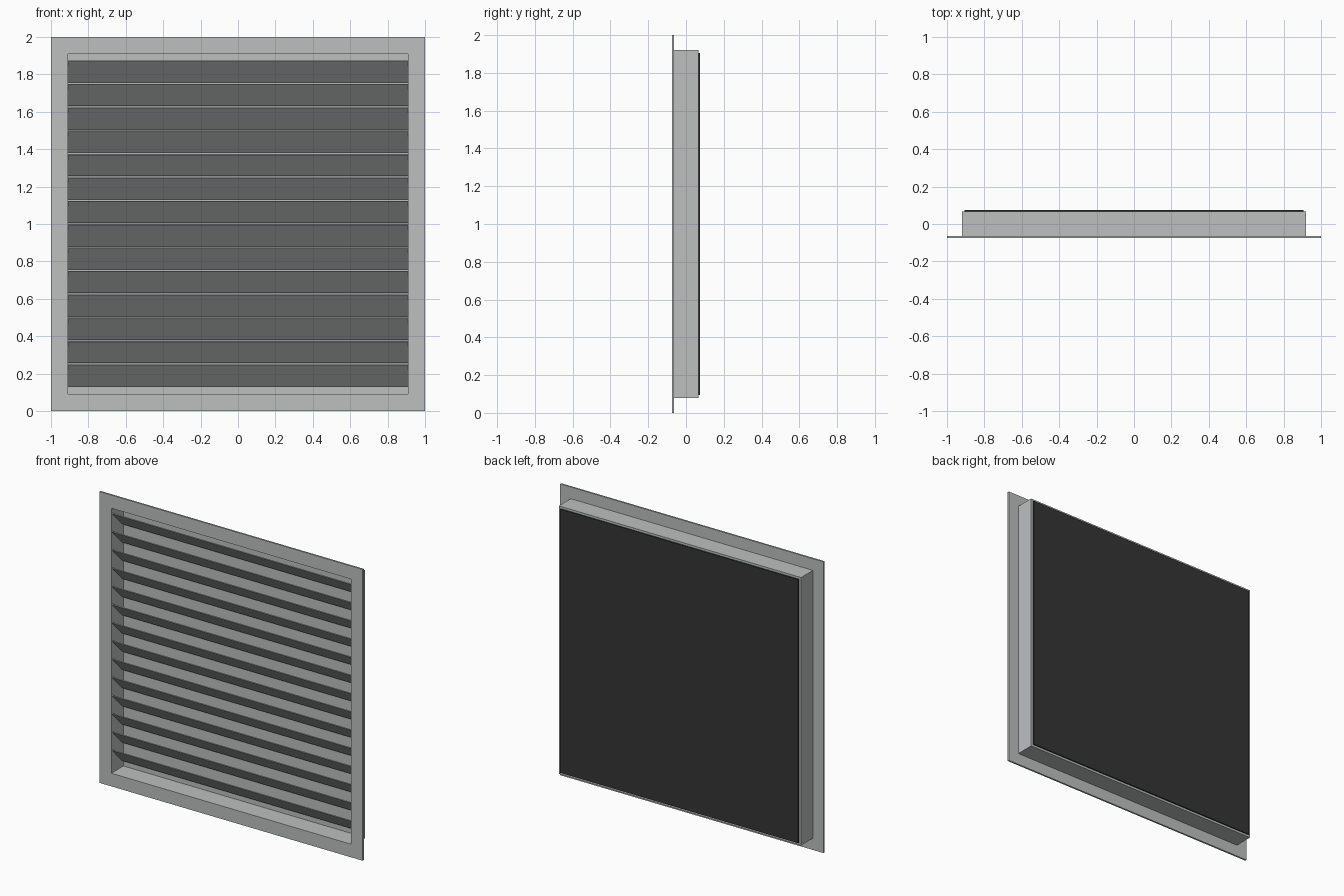
import bpy
import bmesh

cube = bpy.data.objects.get("Cube")
if cube:
    bpy.data.objects.remove(cube, do_unlink=True)


def material(name, rgb):
    mat = bpy.data.materials.new(name)
    mat.use_nodes = True
    color = (*rgb, 1)
    mat.diffuse_color = color
    mat.node_tree.nodes["Principled BSDF"].inputs["Base Color"].default_value = color
    return mat


grey = material("light grey metal", (0.51, 0.53, 0.53))
black = material("black backing", (0.035, 0.035, 0.035))


def finish(name, bm, mat):
    bmesh.ops.recalc_face_normals(bm, faces=bm.faces)
    mesh = bpy.data.meshes.new(name)
    bm.to_mesh(mesh)
    bm.free()
    mesh.materials.append(mat)
    obj = bpy.data.objects.new(name, mesh)
    bpy.context.collection.objects.link(obj)
    return obj


def square_ring(name, outer, inner, front, back, mat):
    """Square tube around the y axis, centred at z = 1."""
    bm = bmesh.new()
    corners = [(-1, -1), (1, -1), (1, 1), (-1, 1)]
    section = [(outer, front), (outer, back), (inner, back), (inner, front)]
    loops = [[bm.verts.new((sx * r, y, 1 + sz * r)) for sx, sz in corners]
             for r, y in section]
    for a, b in zip(loops, loops[1:] + loops[:1]):
        for i in range(4):
            j = (i + 1) % 4
            bm.faces.new((a[i], a[j], b[j], b[i]))
    return finish(name, bm, mat)


def extrude_profile(name, points, half_width, mat):
    """Extrude a y-z profile symmetrically along x."""
    bm = bmesh.new()
    face = bm.faces.new([bm.verts.new((-half_width, y, z)) for y, z in points])
    moved = bmesh.ops.extrude_face_region(bm, geom=[face])["geom"]
    verts = [v for v in moved if isinstance(v, bmesh.types.BMVert)]
    bmesh.ops.translate(bm, verts=verts, vec=(2 * half_width, 0, 0))
    return finish(name, bm, mat)


def panel(name, half, front, back, mat):
    low, high = 1 - half, 1 + half
    return extrude_profile(
        name, [(front, low), (back, low), (back, high), (front, high)], half, mat)


# Front flange and the casing behind it
square_ring("front_flange", 1.0, 0.91, -0.075, -0.063, grey)
square_ring("casing", 0.92, 0.91, -0.063, 0.066, grey)

# Light sheet seen between the slats, with a dark sheet on the rear
panel("inner_sheet", 0.91, 0.056, 0.066, grey)
panel("rear_sheet", 0.905, 0.066, 0.075, black)

# Slats that slope down towards the back
for i in range(14):
    top = 1.87 - 0.125 * i
    slat = [(-0.069, top), (-0.065, top + 0.004),
            (0.047, top - 0.109), (0.043, top - 0.114)]
    extrude_profile(f"slat_{i + 1}", slat, 0.91, grey)
